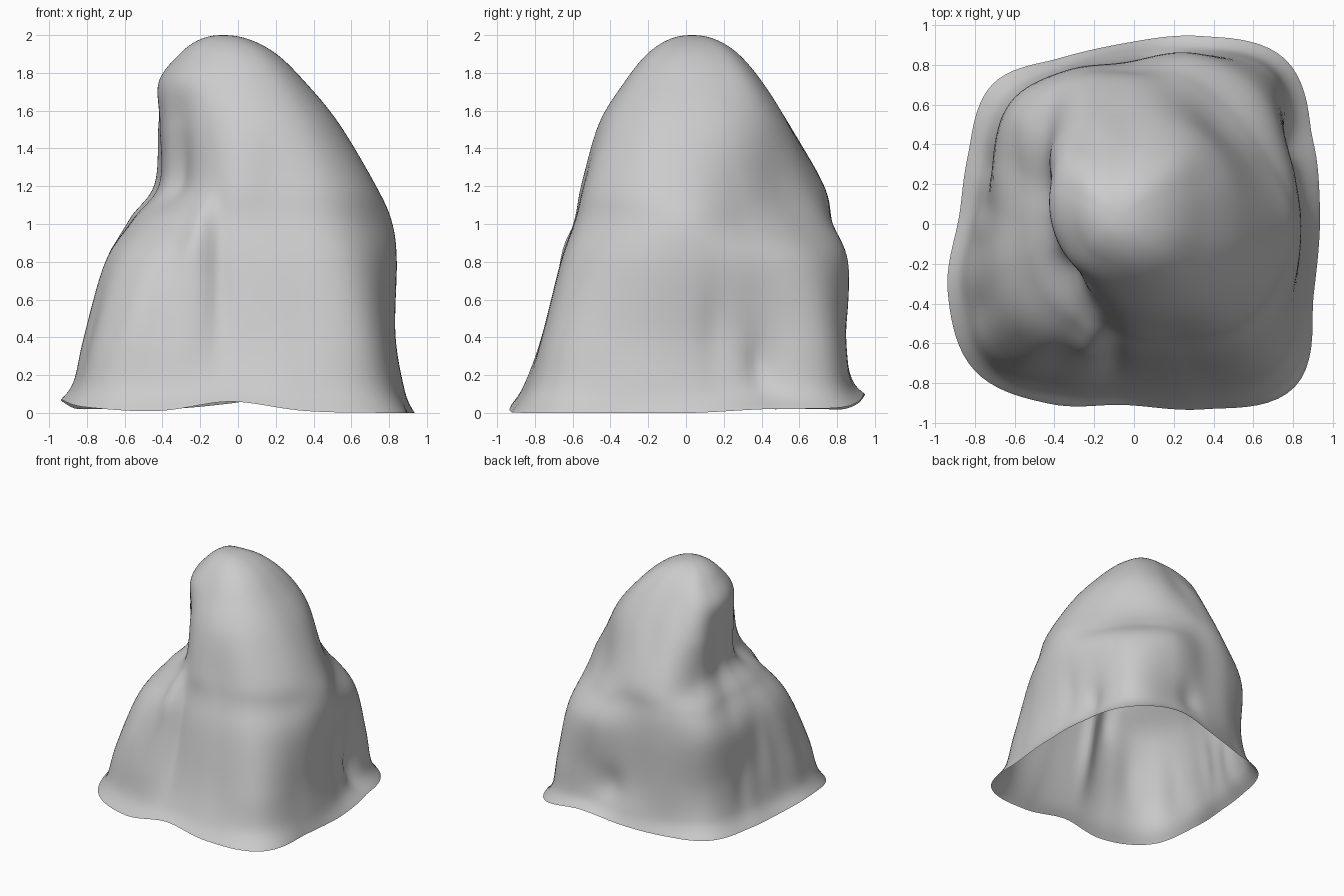
import bpy, bmesh, math

if "Cube" in bpy.data.objects:
    bpy.data.objects.remove(bpy.data.objects["Cube"])

CX, CY = -0.04, 0.03      # vertical axis of the draped form
SEG, SUB = 144, 8         # points around, steps between key sections

# key sections: radius every 22.5 degrees, counter-clockwise from +x
heights = [0.0, 0.13, 0.4, 0.8, 1.02, 1.21, 1.53, 1.75]
sections = [
    [.975, 1.02, 1.13, .99, .88, .87, .95, .86, .84, .97, 1.08, 1.01, .94, 1.04, 1.20, 1.02],
    [.91, .91, 1.06, .92, .84, .82, .86, .78, .77, .90, 1.01, .92, .87, .96, 1.09, .98],
    [.865, .87, 1.02, .89, .79, .80, .81, .74, .72, .84, .94, .85, .78, .86, 1.02, .93],
    [.88, .88, .93, .89, .78, .80, .82, .71, .65, .71, .77, .72, .68, .75, .90, .90],
    [.85, .77, .75, .77, .74, .77, .73, .56, .52, .54, .57, .59, .61, .67, .80, .84],
    [.76, .69, .645, .67, .695, .70, .56, .41, .375, .37, .355, .46, .57, .62, .74, .78],
    [.575, .57, .56, .54, .51, .54, .51, .405, .37, .36, .35, .41, .475, .525, .58, .59],
    [.40, .41, .43, .40, .37, .39, .43, .40, .37, .35, .345, .34, .35, .38, .41, .41],
]
# rounded crown: shrinking copies of the last section, mirrored past the apex
crown = sections[-1]
for z, s in ((1.9, .66), (1.978, .33), (2.0, 0), (1.978, -.33)):
    heights.append(z)
    sections.append([r * s for r in crown])

# lift of the wavy hem at the same angles
hem = [0, .02, .03, .10, .05, .02, .02, .02, .03, .07, .03, .01, .06, .01, 0, 0]

# folds: angle, angular width, centre height, height spread, depth
folds = [
    (265, 5, .65, .35, -.035), (254, 6, .95, .18, .04), (236, 6, .55, .22, .02),
    (25, 5, .25, .16, -.04), (8, 5, .45, .25, -.02), (78, 8, .32, .15, -.04),
    (160, 6, .35, .25, -.02), (183, 6, .45, .25, .02), (212, 6, .4, .25, -.02),
]


def catmull(a, b, c, d, t):
    return 0.5 * (2 * b + (c - a) * t + (2 * a - 5 * b + 4 * c - d) * t * t
                  + (3 * b - a - 3 * c + d) * t ** 3)


def around(row, ang):
    """Smooth periodic lookup around a section."""
    n = len(row)
    u = ang / (2 * math.pi) * n
    i = int(u)
    return catmull(*(row[(i + k) % n] for k in (-1, 0, 1, 2)), u - i)


def along(col, i, t):
    """Smooth lookup between key sections."""
    return catmull(col[max(i - 1, 0)], col[i], col[i + 1], col[min(i + 2, len(col) - 1)], t)


def fold_offset(deg, z):
    total = 0
    for a, w, zc, zs, amp in folds:
        d = (deg - a + 180) % 360 - 180
        total += amp * math.exp(-(d / w) ** 2 - ((z - zc) / zs) ** 2)
    return total


def lean(z):
    """The crown leans slightly towards -x."""
    t = min(max((z - 1.65) / 0.35, 0), 1)
    return CX - 0.04 * t * t


# draped cloth: open at the hem, closed at the crown
bm = bmesh.new()
steps = [(i, k / SUB) for i in range(len(heights) - 2) for k in range(SUB)]
rings = [[] for _ in steps]
for j in range(SEG):
    ang = 2 * math.pi * j / SEG
    col = [around(row, ang) for row in sections]
    lift = around(hem, ang)
    for ring, (i, t) in zip(rings, steps):
        z = along(heights, i, t)
        r = along(col, i, t) + fold_offset(math.degrees(ang), z)
        x, y = lean(z) + r * math.cos(ang), CY + r * math.sin(ang)
        z += max(lift, 0) * max(0, 1 - z / 0.4) ** 2
        ring.append(bm.verts.new((x, y, max(z, 0))))
apex = bm.verts.new((lean(2.0), CY, 2.0))
for lo, hi in zip(rings, rings[1:]):
    for j in range(SEG):
        n = (j + 1) % SEG
        bm.faces.new((lo[j], lo[n], hi[n], hi[j]))
for j in range(SEG):
    bm.faces.new((rings[-1][j], rings[-1][(j + 1) % SEG], apex))

for f in bm.faces:
    f.smooth = True
mesh = bpy.data.meshes.new("draped_cloth")
bm.to_mesh(mesh)
bm.free()
bpy.context.collection.objects.link(bpy.data.objects.new("draped_cloth", mesh))
